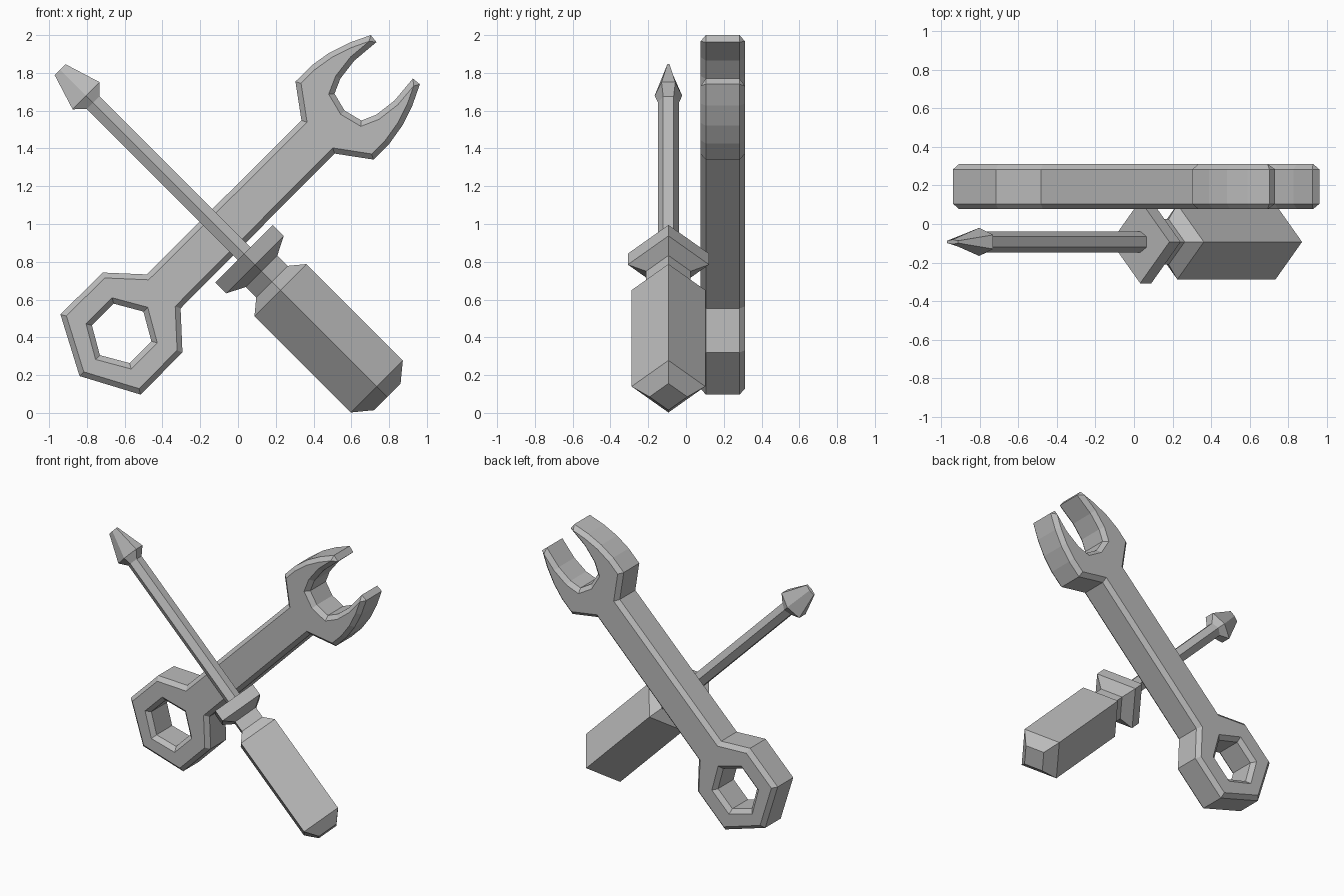
import bpy, bmesh, math
from mathutils import Vector

cube = bpy.data.objects.get("Cube")
if cube:
    bpy.data.objects.remove(cube, do_unlink=True)

# Single plain grey material
grey = bpy.data.materials.new("plain_grey")
grey.use_nodes = True
colour = (0.5, 0.5, 0.5, 1)
grey.diffuse_color = colour
grey.node_tree.nodes["Principled BSDF"].inputs["Base Color"].default_value = colour


def finish(bm, name):
    bmesh.ops.recalc_face_normals(bm, faces=bm.faces)
    mesh = bpy.data.meshes.new(name)
    bm.to_mesh(mesh)
    bm.free()
    mesh.materials.append(grey)
    obj = bpy.data.objects.new(name, mesh)
    bpy.context.collection.objects.link(obj)
    return obj


def skin(bm, a, b):
    for i in range(len(a)):
        j = (i + 1) % len(a)
        bm.faces.new((a[i], a[j], b[j], b[i]))


def inset(loop, dist):
    """Mitred offset to the left of the travel direction."""
    out = []
    for i, p in enumerate(loop):
        a = (p - loop[i - 1]).normalized()
        b = (loop[(i + 1) % len(loop)] - p).normalized()
        na, nb = Vector((-a.y, a.x)), Vector((-b.y, b.x))
        out.append(p + (na + nb) * dist / (1 + na.dot(nb)))
    return out


def chamfered_plate(name, loops, front, back, bevel):
    bm = bmesh.new()
    levels = ((front, bevel), (front + bevel, 0), (back - bevel, 0), (back, bevel))
    caps = {front: [], back: []}
    for loop in loops:
        rings = []
        for y, d in levels:
            rings.append([bm.verts.new((p.x, y, p.y)) for p in inset(loop, d)])
        for a, b in zip(rings, rings[1:]):
            skin(bm, a, b)
        for y, ring in ((front, rings[0]), (back, rings[-1])):
            caps[y] += [bm.edges.get((ring[i - 1], ring[i])) for i in range(len(ring))]
    for edges in caps.values():
        bmesh.ops.triangle_fill(bm, use_beauty=True, edges=edges)
    return finish(bm, name)


# Wrench: half outline from ring tail to throat, mirrored over its diagonal axis
AXIS = 1.037
half = [(-.839, .195), (-.94, .521), (-.717, .743), (-.484, .733),
        (.336, 1.548), (.304, 1.754), (.389, 1.839), (.484, 1.907),
        (.59, 1.96), (.703, 2.0), (.733, 1.963), (.616, 1.865),
        (.542, 1.77), (.511, 1.69), (.564, 1.601)]
mirrored = [(z - AXIS, x + AXIS) for x, z in half[-2:0:-1]]
outline = [Vector(p) for p in reversed(half + mirrored)]
hole = []
for k in range(6):
    t = math.radians(45 - 60 * k)
    hole.append(Vector((-.616 + .163 * math.cos(t), .421 + .163 * math.sin(t))))
chamfered_plate("wrench", [outline, hole], .077, .312, .028)


# Screwdriver: rings (x on axis, depth radius, side radius) lofted down a diagonal
def loft(name, sides, profile):
    bm = bmesh.new()
    side_dir = Vector((1, 0, 1)).normalized()
    rings = []
    for x, depth, side in profile:
        centre = Vector((x, -.093, .875 - x))
        ring = []
        for k in range(sides):
            t = math.tau * k / sides
            ring.append(bm.verts.new(centre + Vector((0, depth * math.cos(t), 0))
                                     + side_dir * side * math.sin(t)))
        rings.append(ring)
    for a, b in zip(rings, rings[1:]):
        skin(bm, a, b)
    bm.faces.new(rings[0])
    bm.faces.new(rings[-1])
    return finish(bm, name)


loft("screwdriver_blade", 6, [(-.942, .012, .047), (-.804, .073, .117),
                              (-.767, .055, .055), (.05, .055, .055)])
handle = [(.032, .215), (.09, .215), (.125, .118), (.18, .118),
          (.225, .195), (.735, .195), (.79, .1)]
loft("screwdriver_handle", 4, [(x, r, r) for x, r in handle])
